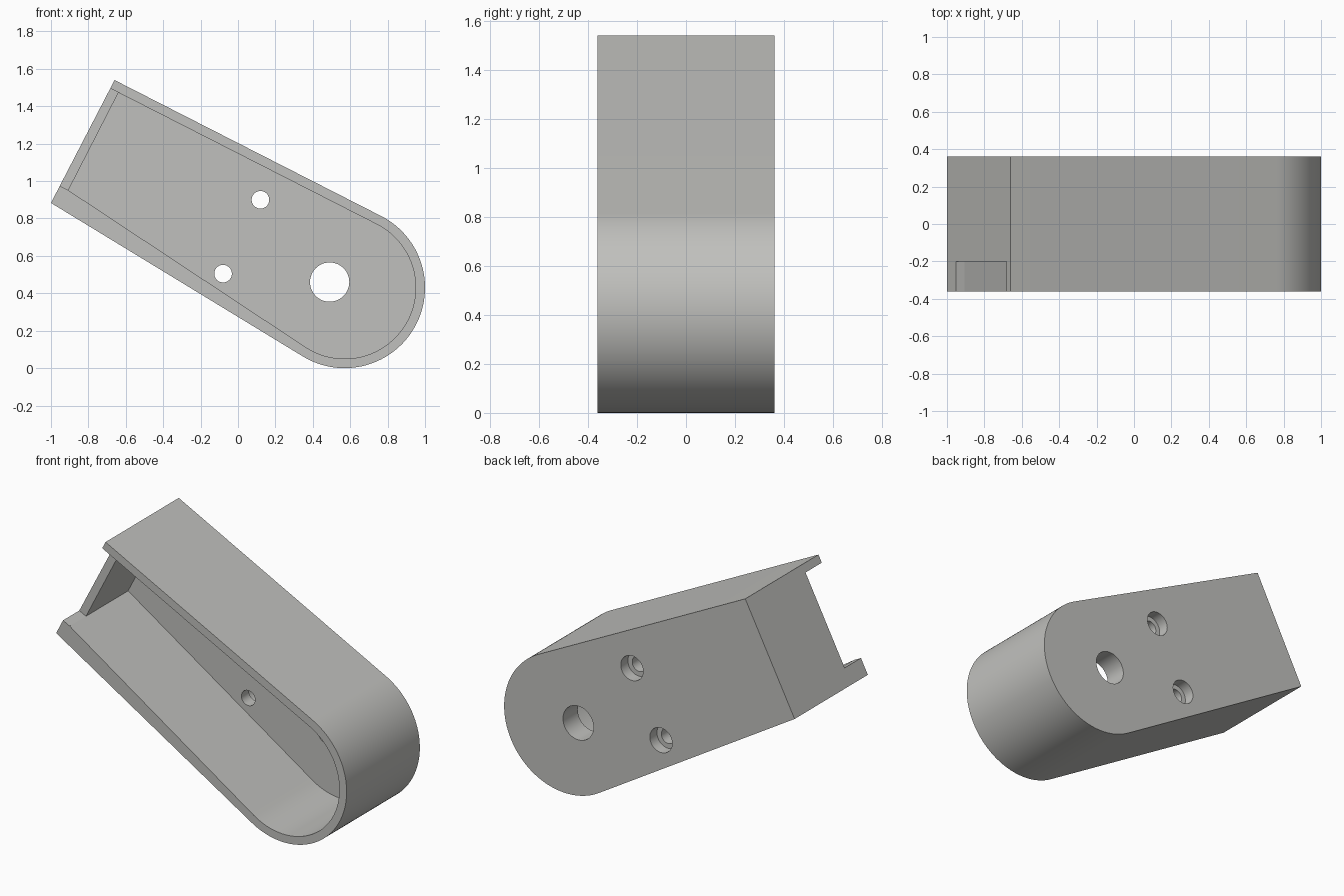
import bpy, bmesh, math

if "Cube" in bpy.data.objects:
    bpy.data.objects.remove(bpy.data.objects["Cube"])

CX, CZ = 0.57, 0.43      # centre of the rounded end
BACK, FRONT = 0.36, -0.36

grey = bpy.data.materials.new("plain_grey")
grey.diffuse_color = (0.53, 0.53, 0.51, 1)
grey.use_nodes = True
grey.node_tree.nodes["Principled BSDF"].inputs["Base Color"].default_value = grey.diffuse_color


def tangent_angle(p, r, side):
    """Angle on the rounded end where the straight edge from p touches it."""
    dx, dz = p[0] - CX, p[1] - CZ
    return math.atan2(dz, dx) + side * math.acos(r / math.hypot(dx, dz))


def rounded_profile(top, bottom, r, n=64):
    a0 = tangent_angle(top, r, -1)
    a1 = tangent_angle(bottom, r, 1)
    while a1 > a0:
        a1 -= 2 * math.pi
    arc = [a0 + (a1 - a0) * i / n for i in range(n + 1)]
    return [top] + [(CX + r * math.cos(a), CZ + r * math.sin(a)) for a in arc] + [bottom]


def circle(x, z, r, n=48):
    return [(x + r * math.cos(2 * math.pi * i / n), z + r * math.sin(2 * math.pi * i / n))
            for i in range(n)]


def prism(name, profile, y0, y1):
    bm = bmesh.new()
    face = bm.faces.new([bm.verts.new((x, y0, z)) for x, z in profile])
    ext = bmesh.ops.extrude_face_region(bm, geom=[face])
    moved = [g for g in ext["geom"] if isinstance(g, bmesh.types.BMVert)]
    bmesh.ops.translate(bm, verts=moved, vec=(0, y1 - y0, 0))
    bmesh.ops.recalc_face_normals(bm, faces=bm.faces)
    mesh = bpy.data.meshes.new(name)
    bm.to_mesh(mesh)
    bm.free()
    mesh.materials.append(grey)
    obj = bpy.data.objects.new(name, mesh)
    bpy.context.collection.objects.link(obj)
    return obj


def cut(target, name, profile, y0, y1):
    cutter = prism(name, profile, y0, y1)
    cutter.hide_render = True
    mod = target.modifiers.new(name, "BOOLEAN")
    mod.operation, mod.solver, mod.object = "DIFFERENCE", "EXACT", cutter
    bpy.context.view_layer.objects.active = target
    bpy.ops.object.modifier_apply(modifier=mod.name)
    bpy.data.objects.remove(cutter)


# Solid outer body
housing = prism("housing", rounded_profile((-0.66, 1.54), (-1.0, 0.883), 0.43), FRONT, BACK)

# Pocket open to the front, with a thick back plate
cut(housing, "pocket", rounded_profile((-0.639, 1.473), (-0.907, 0.951), 0.38), FRONT - 0.1, 0.215)

# Notch through the front part of the end wall
cut(housing, "end_notch", [(-0.630, 1.4685), (-0.772, 1.542), (-1.040, 1.020), (-0.898, 0.9465)],
    FRONT - 0.1, -0.2)

# Large shaft hole and two counterbored screw holes
cut(housing, "shaft_hole", circle(0.49, 0.46, 0.105), 0.1, 0.5)
for x, z in ((0.12, 0.90), (-0.08, 0.505)):
    cut(housing, "screw_hole", circle(x, z, 0.047), 0.1, 0.5)
    cut(housing, "counterbore", circle(x, z, 0.077), 0.29, 0.5)

# Smooth curved surfaces, keep crisp edges
bpy.ops.object.select_all(action="DESELECT")
housing.select_set(True)
bpy.context.view_layer.objects.active = housing
bpy.ops.object.shade_smooth_by_angle(angle=math.radians(30))
